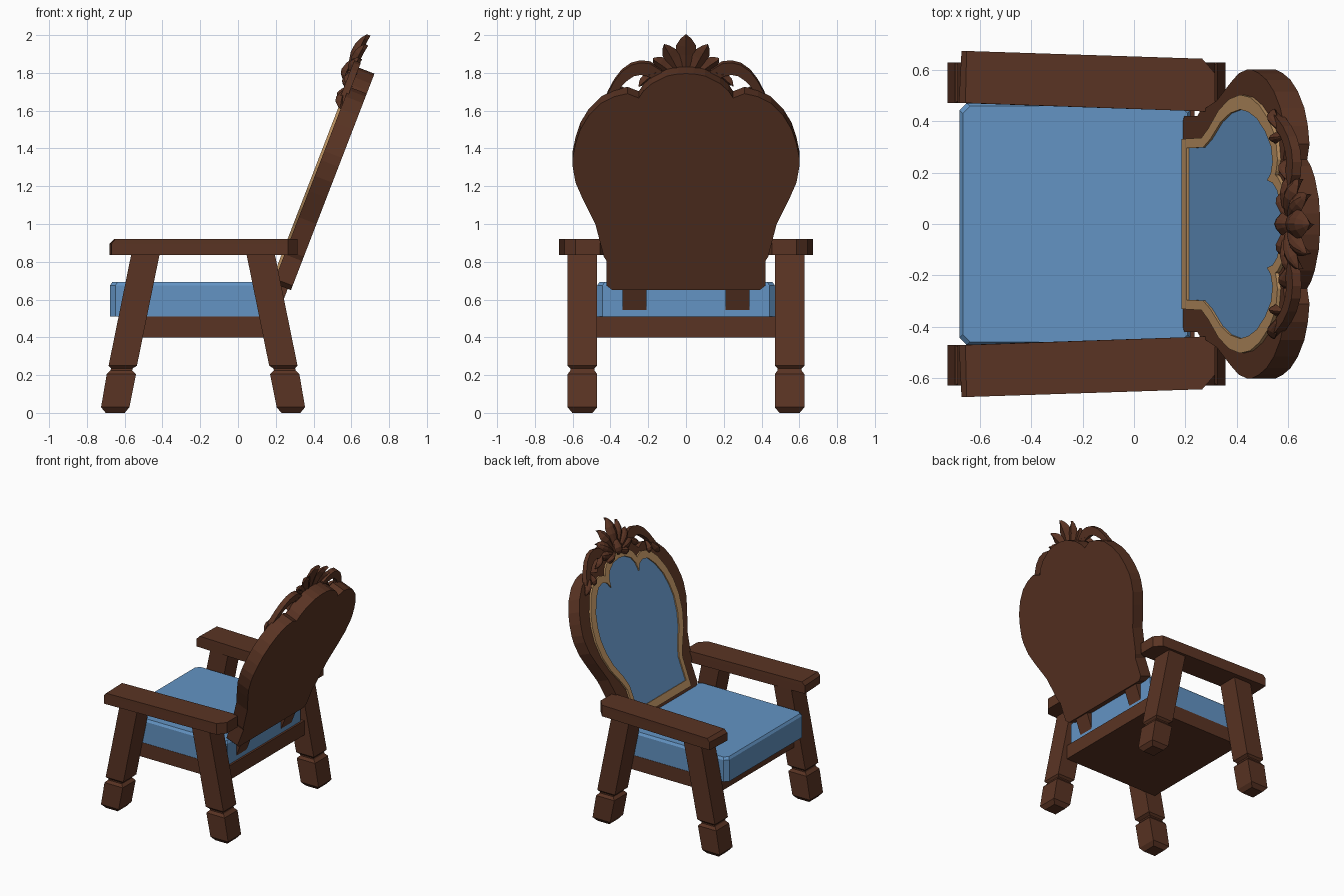
import bpy, bmesh, math
from mathutils import Matrix, Vector

if "Cube" in bpy.data.objects:
    bpy.data.objects.remove(bpy.data.objects["Cube"])


def material(name, rgb):
    m = bpy.data.materials.new(name)
    m.diffuse_color = (*rgb, 1)
    m.use_nodes = True
    m.node_tree.nodes["Principled BSDF"].inputs["Base Color"].default_value = m.diffuse_color
    return m


WOOD = material("dark_wood", (0.102, 0.034, 0.017))
BLUE = material("blue_fabric", (0.125, 0.295, 0.55))
GOLD = material("tan_trim", (0.50, 0.285, 0.12))

# Frame of the leaning back: local x = sideways, y = up the slope, z = out of the front face
S, C = 0.36, 0.933
BACK = Matrix(((0, S, -C, 0.187), (-1, 0, 0, 0), (0, C, S, 0.686), (0, 0, 0, 1)))


def finish(name, bm, mat, matrix=None):
    if matrix:
        bm.transform(matrix)
    bmesh.ops.recalc_face_normals(bm, faces=bm.faces)
    me = bpy.data.meshes.new(name)
    bm.to_mesh(me)
    bm.free()
    me.materials.append(mat)
    ob = bpy.data.objects.new(name, me)
    bpy.context.collection.objects.link(ob)
    return ob


def loft(name, rings, mat, matrix=None):
    """Skin closed rings of points and cap both ends."""
    bm = bmesh.new()
    vs = [[bm.verts.new(p) for p in r] for r in rings]
    n = len(rings[0])
    for a, b in zip(vs, vs[1:]):
        for i in range(n):
            j = (i + 1) % n
            bm.faces.new((a[i], a[j], b[j], b[i]))
    bm.faces.new(vs[0])
    bm.faces.new(vs[-1])
    return finish(name, bm, mat, matrix)


def plate(name, outline, z0, z1, mat, matrix=None):
    return loft(name, [[(x, y, z) for x, y in outline] for z in (z0, z1)], mat, matrix)


def strip(name, outer, inner, z0, z1, mat, matrix, closed):
    """Band between two paired outlines, with a rectangular section."""
    bm = bmesh.new()
    secs = [[bm.verts.new(p) for p in ((*o, z0), (*o, z1), (*i, z1), (*i, z0))]
            for o, i in zip(outer, inner)]
    pairs = list(zip(secs, secs[1:]))
    if closed:
        pairs.append((secs[-1], secs[0]))
    else:
        bm.faces.new(secs[0])
        bm.faces.new(secs[-1])
    for a, b in pairs:
        for k in range(4):
            m = (k + 1) % 4
            bm.faces.new((a[k], a[m], b[m], b[k]))
    return finish(name, bm, mat, matrix)


def mirrored(half):
    return half + [(-x, y) for x, y in reversed(half) if x > 0]


def box_ring(x0, x1, y0, y1, z):
    return [(x0, y0, z), (x1, y0, z), (x1, y1, z), (x0, y1, z)]


# Legs: splayed, with a grooved ankle and a chamfered foot
# (height, left x, right x, inset from the full depth)
LEG = [(0, -0.70, -0.60, 0.025), (0.03, -0.725, -0.575, 0), (0.205, -0.695, -0.54, 0),
       (0.225, -0.675, -0.56, 0.015), (0.235, -0.672, -0.558, 0.015),
       (0.25, -0.685, -0.535, 0), (0.84, -0.565, -0.415, 0)]
for side, sy in (("left", 1), ("right", -1)):
    for end in ("front", "back"):
        rings = []
        for z, x0, x1, d in LEG:
            if end == "back":
                x0, x1 = -0.37 - x0, -0.37 - x1
            rings.append(box_ring(x0, x1, sy * (0.47 + d), sy * (0.627 - d), z))
        loft(f"{end}_leg_{side}", rings, WOOD)

    # Armrest: tapered board with clipped rear corners
    arm = [(-0.68, 0.47), (-0.67, 0.672), (0.265, 0.642), (0.315, 0.585),
           (0.315, 0.455), (0.28, 0.437)]
    top = [(-0.655, 0.47), (-0.65, 0.672)] + arm[2:]
    loft(f"armrest_{side}", [[(x, sy * y, z) for x, y in o] for o, z in
                             ((arm, 0.835), (arm, 0.895), (top, 0.92))], WOOD)

# Seat frame
loft("seat_frame", [box_ring(-0.59, 0.235, -0.472, 0.472, z) for z in (0.4, 0.51)], WOOD)


# Seat cushion with clipped corners and a softened top edge
def cushion_ring(d, z):
    x0, x1, y, c = -0.677 + d, 0.22 - d, 0.47 - d, 0.028
    return [(x0 + c, -y, z), (x1 - c, -y, z), (x1, -y + c, z), (x1, y - c, z),
            (x1 - c, y, z), (x0 + c, y, z), (x0, y - c, z), (x0, -y + c, z)]


loft("seat_cushion", [cushion_ring(0, 0.51), cushion_ring(0, 0.675),
                      cushion_ring(0.012, 0.693)], BLUE)

# Posts joining the frame to the back
for side, s in (("left", -1), ("right", 1)):
    plate(f"back_post_{side}", [(s * 0.21, -0.19), (s * 0.335, -0.19),
                                (s * 0.335, 0.03), (s * 0.21, 0.03)],
          -0.082, -0.03, WOOD, BACK)

# Back board
board = mirrored([(0.39, 0), (0.42, 0.025), (0.42, 0.165), (0.435, 0.19), (0.48, 0.375),
                  (0.55, 0.525), (0.585, 0.61), (0.6, 0.70), (0.6, 0.75), (0.585, 0.83),
                  (0.56, 0.91), (0.515, 0.99), (0.45, 1.06), (0.38, 1.098), (0.31, 1.115),
                  (0.25, 1.09), (0.225, 1.13), (0.18, 1.172), (0.1, 1.215), (0.04, 1.227),
                  (0, 1.228)])
plate("back_board", board, -0.1, 0, WOOD, BACK)

# Upholstered panel and its trim
inner = mirrored([(0.295, 0.085), (0.297, 0.26), (0.33, 0.34), (0.395, 0.45), (0.43, 0.55),
                  (0.445, 0.66), (0.435, 0.75), (0.41, 0.84), (0.36, 0.93), (0.30, 0.995),
                  (0.24, 1.01), (0.195, 0.99), (0.17, 0.95), (0.16, 1.01), (0.13, 1.06),
                  (0.07, 1.095), (0, 1.105)])
outer = mirrored([(0.33, 0.03), (0.335, 0.245), (0.37, 0.315), (0.44, 0.425), (0.485, 0.54),
                  (0.502, 0.66), (0.492, 0.77), (0.46, 0.87), (0.405, 0.97), (0.335, 1.045),
                  (0.25, 1.065), (0.205, 1.05), (0.19, 1.04), (0.185, 1.06), (0.155, 1.105),
                  (0.085, 1.145), (0, 1.155)])
plate("back_panel", inner, -0.02, 0.005, BLUE, BACK)
strip("back_trim", outer, inner, -0.01, 0.014, GOLD, BACK, True)


# Carved crest: ridged leaves and open scrolls
def leaf(name, base, tip, width, z, h):
    b, t = Vector(base), Vector(tip)
    d = t - b
    n = Vector((-d.y, d.x)).normalized() * width / 2
    rings = []
    for u, w in ((0, 0.35), (0.25, 0.7), (0.55, 1), (0.75, 0.9), (0.9, 0.5), (1, 0.04)):
        p = b + d * u
        zz = z + 0.012 * math.sin(u * math.pi)
        rings.append([(*(p + n * w), zz), (*(p + n * w * 0.45), zz + h * w * 0.75),
                      (*p, zz + h * w), (*(p - n * w * 0.45), zz + h * w * 0.75),
                      (*(p - n * w), zz), (*p, zz - 0.02)])
    loft(name, rings, WOOD, BACK)


leaf("crest_center_leaf", (0, 1.15), (0, 1.408), 0.115, 0.012, 0.035)
leaf("crest_center_drop", (0, 1.26), (0, 1.13), 0.09, 0.03, 0.03)
SIDE_LEAVES = [((0.02, 1.17), (0.115, 1.355), 0.085), ((0.03, 1.16), (0.175, 1.275), 0.085),
               ((0.03, 1.15), (0.2, 1.19), 0.075), ((0.02, 1.16), (0.13, 1.115), 0.06),
               ((0.36, 1.10), (0.445, 0.99), 0.055), ((0.34, 1.11), (0.33, 1.02), 0.045),
               ((0.16, 1.2), (0.25, 1.12), 0.05)]
arch_out = [(0.435, 1.02), (0.415, 1.08), (0.38, 1.15), (0.34, 1.205), (0.29, 1.243),
            (0.24, 1.256), (0.19, 1.25), (0.13, 1.21)]
arch_in = [(0.39, 1.03), (0.365, 1.08), (0.34, 1.125), (0.31, 1.155), (0.275, 1.18),
           (0.24, 1.187), (0.2, 1.178), (0.13, 1.14)]
for side, s in (("left", -1), ("right", 1)):
    for i, (b, t, w) in enumerate(SIDE_LEAVES):
        leaf(f"crest_leaf_{side}_{i + 1}", (s * b[0], b[1]), (s * t[0], t[1]), w,
             0.004 + 0.003 * (i % 2), 0.03)
    strip(f"crest_scroll_{side}", [(s * x, y) for x, y in arch_out],
          [(s * x, y) for x, y in arch_in], -0.012, 0.025, WOOD, BACK, False)
